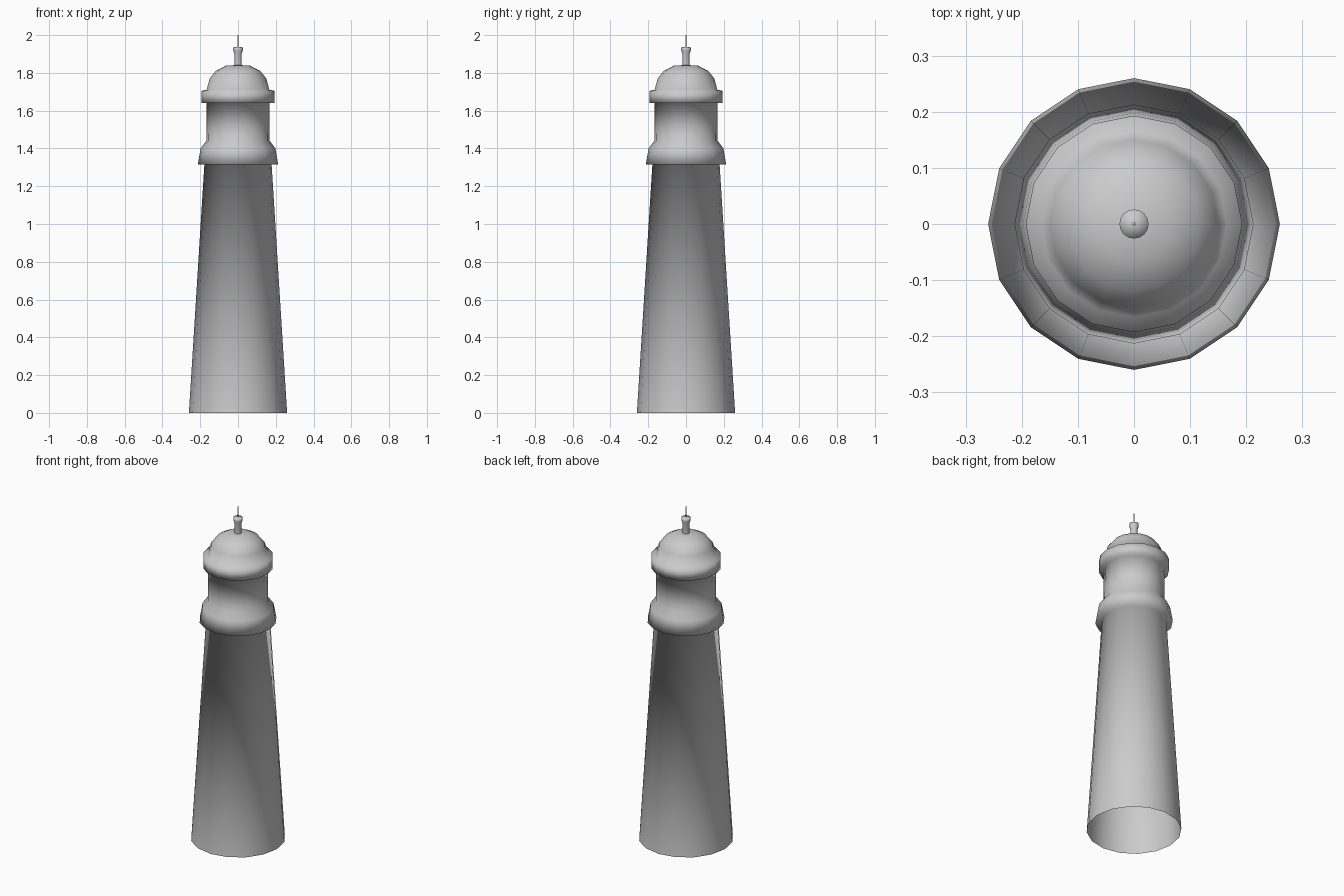
import bpy, bmesh, math

if "Cube" in bpy.data.objects:
    bpy.data.objects.remove(bpy.data.objects["Cube"])

def lathe(name, profile, sides):
    """Revolve (radius, z) points around the z axis; ends stay open unless radius is 0."""
    bm = bmesh.new()
    rings = []
    for r, z in profile:
        if r == 0:
            rings.append([bm.verts.new((0, 0, z))] * sides)
        else:
            rings.append([bm.verts.new((r * math.cos(2 * math.pi * i / sides),
                                        r * math.sin(2 * math.pi * i / sides), z))
                          for i in range(sides)])
    for a, b in zip(rings, rings[1:]):
        for i in range(sides):
            j = (i + 1) % sides
            quad = list(dict.fromkeys([a[i], a[j], b[j], b[i]]))
            face = bm.faces.new(quad)
            face.smooth = True
    bmesh.ops.recalc_face_normals(bm, faces=bm.faces)
    mesh = bpy.data.meshes.new(name)
    bm.to_mesh(mesh)
    bm.free()
    obj = bpy.data.objects.new(name, mesh)
    bpy.context.collection.objects.link(obj)
    return obj

# Tapered tower, gallery, lantern room, cornice and dome as one smooth shell
lathe("lighthouse_tower", [
    (0.26, 0), (0.178, 1.315),                            # tower
    (0.213, 1.315), (0.198, 1.40), (0.168, 1.44),         # gallery
    (0.166, 1.64),                                        # lantern room
    (0.193, 1.64), (0.193, 1.705), (0.166, 1.71),         # cornice
    (0.15, 1.77), (0.118, 1.81), (0.065, 1.838), (0, 1.842),  # dome
], 16)

# Chimney-like finial with a flared head
lathe("finial", [
    (0.019, 1.83), (0.019, 1.90), (0.026, 1.92), (0.026, 1.935), (0, 1.938),
], 16)

# Thin rod on top
lathe("lightning_rod", [(0.003, 1.93), (0.003, 2.0), (0, 2.0)], 8)
